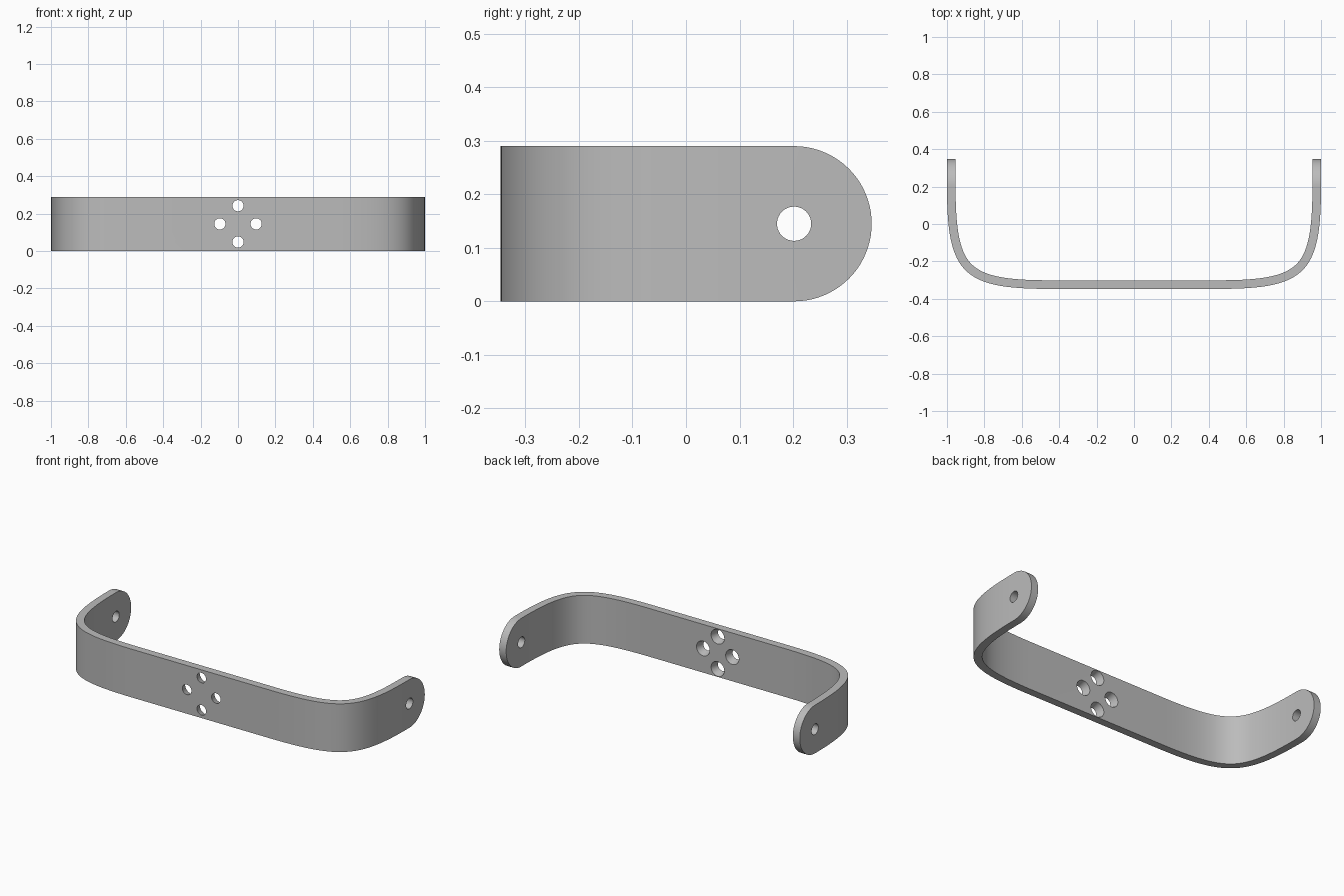
import bpy, bmesh
from math import pi, sin, cos
from mathutils import Vector, Matrix
from mathutils.geometry import interpolate_bezier

cube = bpy.data.objects.get("Cube")
if cube:
    bpy.data.objects.remove(cube, do_unlink=True)

HEIGHT, THICK, FRONT, TIP = 0.29, 0.046, -0.347, 0.347
MID = HEIGHT / 2
PIVOT_Y = TIP - MID

steel = bpy.data.materials.new("grey_steel")
steel.use_nodes = True
colour = (0.5, 0.5, 0.5, 1)
steel.diffuse_color = colour
steel.node_tree.nodes["Principled BSDF"].inputs["Base Color"].default_value = colour


def make_object(name, bm):
    bmesh.ops.recalc_face_normals(bm, faces=bm.faces)
    mesh = bpy.data.meshes.new(name)
    bm.to_mesh(mesh)
    bm.free()
    mesh.materials.append(steel)
    obj = bpy.data.objects.new(name, mesh)
    bpy.context.collection.objects.link(obj)
    return obj


def prism(name, points, offset):
    """Extrude a closed outline along an offset."""
    bm = bmesh.new()
    face = bm.faces.new([bm.verts.new(p) for p in points])
    top = bmesh.ops.extrude_face_region(bm, geom=[face])["geom"]
    verts = [v for v in top if isinstance(v, bmesh.types.BMVert)]
    bmesh.ops.translate(bm, vec=offset, verts=verts)
    return make_object(name, bm)


def drill(name, centre, axis, r1, r2, depth):
    """Cone or cylinder cutter running along the given axis."""
    bm = bmesh.new()
    turn = Vector(axis).to_track_quat('Z', 'Y').to_matrix().to_4x4()
    bmesh.ops.create_cone(bm, cap_ends=True, segments=40, radius1=r1, radius2=r2,
                          depth=depth, matrix=Matrix.Translation(centre) @ turn)
    return make_object(name, bm)


def apply_boolean(target, cutter, operation):
    cutter.hide_render = True
    mod = target.modifiers.new("cut", 'BOOLEAN')
    mod.operation, mod.object, mod.solver = operation, cutter, 'EXACT'
    bpy.context.view_layer.objects.active = target
    bpy.ops.object.modifier_apply(modifier=mod.name)
    bpy.data.objects.remove(cutter, do_unlink=True)


# Outer edge of the bent strip: straight arm, soft bend, straight bar
bend = interpolate_bezier(Vector((-1, 0.2, 0)), Vector((-1, -0.265, 0)),
                          Vector((-0.918, FRONT, 0)), Vector((-0.45, FRONT, 0)), 32)
outer = [Vector((-1, TIP + 0.05, 0))] + [p.copy() for p in bend]
outer += [Vector((-p.x, p.y, 0)) for p in reversed(outer)]

# Inner edge offset by the metal thickness
inner = []
for i, p in enumerate(outer):
    d = outer[min(i + 1, len(outer) - 1)] - outer[max(i - 1, 0)]
    inner.append(p + Vector((-d.y, d.x, 0)).normalized() * THICK)
# Keep the arm ends and bar ends square
for i, p in enumerate(outer):
    if i in (0, 1, len(outer) - 2, len(outer) - 1):
        inner[i] = Vector((p.x - THICK if p.x > 0 else p.x + THICK, p.y, 0))

bracket = prism("bracket", outer + inner[::-1], (0, 0, HEIGHT))

# Round the arm ends
steps = 40
arc = [Vector((-2, PIVOT_Y + MID * cos(a), MID + MID * sin(a)))
       for a in [pi * k / steps - pi / 2 for k in range(steps + 1)]]
tall = 0.0
outline = [Vector((-2, -1, -tall))] + arc + [Vector((-2, -1, HEIGHT + tall))]
apply_boolean(bracket, prism("end_trim", outline, (4, 0, 0)), 'INTERSECT')

# Pivot hole in each arm
for side in (-1, 1):
    apply_boolean(bracket, drill("pivot_drill", (side, PIVOT_Y, MID), (1, 0, 0),
                                 0.032, 0.032, 0.3), 'DIFFERENCE')

# Four countersunk screw holes, wider at the back of the bar
slope = (0.044 - 0.030) / THICK
margin = 0.01
for k in range(4):
    x, z = 0.097 * cos(k * pi / 2), MID + 0.097 * sin(k * pi / 2)
    apply_boolean(bracket, drill("screw_drill", (x, FRONT + THICK / 2, z), (0, 1, 0),
                                 0.030 - slope * margin, 0.044 + slope * margin,
                                 THICK + 2 * margin), 'DIFFERENCE')

# Smooth bends, sharp rims
bpy.ops.object.select_all(action='DESELECT')
bracket.select_set(True)
bpy.context.view_layer.objects.active = bracket
bpy.ops.object.shade_smooth_by_angle(angle=pi / 6)
